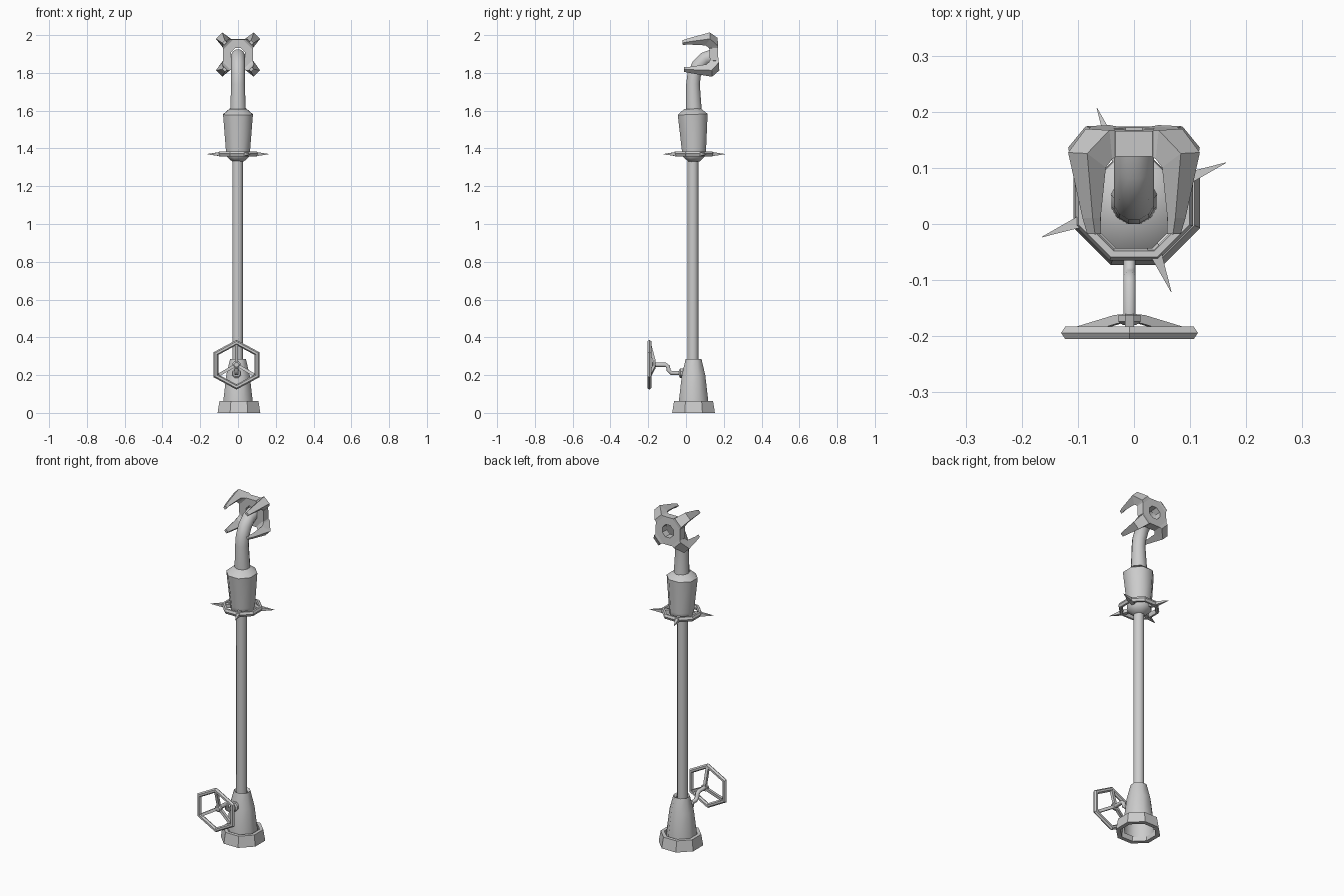
import bpy, bmesh
from math import sin, cos, pi, radians
from mathutils import Matrix, Vector

if "Cube" in bpy.data.objects:
    bpy.data.objects.remove(bpy.data.objects["Cube"])

grey = bpy.data.materials.new("plain grey")
grey.use_nodes = True
COLOUR = (0.6, 0.6, 0.6, 1)
grey.diffuse_color = COLOUR
grey.node_tree.nodes["Principled BSDF"].inputs["Base Color"].default_value = COLOUR


def loft(name, rings, closed=False, caps=True, smooth=False, matrix=None):
    """Skin a list of equal-sized point rings."""
    bm = bmesh.new()
    vs = [[bm.verts.new(p) for p in ring] for ring in rings]
    n = len(vs[0])
    pairs = list(zip(vs, vs[1:])) + ([(vs[-1], vs[0])] if closed else [])
    for a, b in pairs:
        for i in range(n):
            j = (i + 1) % n
            bm.faces.new((a[i], a[j], b[j], b[i]))
    if caps and not closed:
        bm.faces.new(vs[0])
        bm.faces.new(vs[-1])
    if matrix:
        bm.transform(matrix)
    bmesh.ops.recalc_face_normals(bm, faces=bm.faces)
    mesh = bpy.data.meshes.new(name)
    bm.to_mesh(mesh)
    bm.free()
    mesh.materials.append(grey)
    ob = bpy.data.objects.new(name, mesh)
    bpy.context.collection.objects.link(ob)
    if smooth:
        bpy.ops.object.select_all(action="DESELECT")
        ob.select_set(True)
        bpy.context.view_layer.objects.active = ob
        bpy.ops.object.shade_smooth_by_angle(angle=radians(50))
    return ob


def lathe(name, profile, sides=8, **kw):
    """Turn (apothem, height) points around z, flats facing the axes."""
    rings = []
    for r, z in profile:
        r /= cos(pi / sides)
        angles = [(2 * k + 1) * pi / sides for k in range(sides)]
        rings.append([(r * cos(a), r * sin(a), z) for a in angles])
    return loft(name, rings, **kw)


def sweep(name, path, radii, sides=8, smooth=True, caps=True):
    """Round tube along a path."""
    pts = [Vector(p) for p in path]
    rings = []
    for i, p in enumerate(pts):
        d = (pts[min(i + 1, len(pts) - 1)] - pts[max(i - 1, 0)]).normalized()
        u = Vector((1, 0, 0)) if abs(d.x) < 0.7 else Vector((0, 1, 0))
        u = (u - d * u.dot(d)).normalized()
        v = d.cross(u)
        r = radii[i] / cos(pi / sides)
        rings.append([p + r * (u * cos(a) + v * sin(a))
                      for a in [(2 * k + 1) * pi / sides for k in range(sides)]])
    return loft(name, rings, smooth=smooth, caps=caps)


axis = Matrix.Translation((0, 0.04, 0))

# Foot ring, tapered housing and long pole
lathe("foot_ring", [(0.113, 0), (0.103, 0.064), (0.084, 0.064), (0.09, 0)],
      closed=True, matrix=Matrix.Translation((0.005, 0.04, 0)))
lathe("base_housing", [(0.078, 0.02), (0.077, 0.07), (0.062, 0.2), (0.042, 0.285), (0.028, 0.275)],
      caps=False, smooth=True, matrix=axis)
lathe("pole", [(0.028, 0.2), (0.028, 1.36)], smooth=True,
      matrix=Matrix.Translation((-0.002, 0.037, 0)))

# Sleeve with its tapered cup, slightly tilted
tilt = (axis @ Matrix.Translation((0, 0, 1.45)) @ Matrix.Rotation(radians(2), 4, "X")
        @ Matrix.Translation((0, 0, -1.45)))
lathe("sleeve", [(0.03, 1.33), (0.062, 1.36), (0.064, 1.39), (0.079, 1.58), (0.045, 1.61)],
      smooth=True, matrix=tilt)

# Spiked collar
lathe("spike_collar", [(0.105, 1.372), (0.099, 1.385), (0.088, 1.385),
                       (0.084, 1.372), (0.088, 1.358), (0.099, 1.358)],
      closed=True, matrix=axis)
for k in range(4):
    a = radians(22 + 90 * k)
    at = [(r * cos(a), 0.043 + r * sin(a), 1.37) for r in (0.055, 0.1, 0.177)]
    sweep("collar_spike", at, [0.009, 0.011, 0.0005], sides=4, smooth=False)

# Bent neck pipe
sweep("neck_pipe",
      [(0, 0.042, 1.59), (0, 0.037, 1.74), (0, 0.043, 1.79), (0, 0.065, 1.84),
       (0, 0.1, 1.875), (0, 0.145, 1.89)],
      [0.042, 0.036, 0.036, 0.036, 0.036, 0.036], sides=12, caps=False)

# Claw: octagonal hub ring with four tapering hooked arms
claw = Matrix.Translation((0, 0, 1.89)) @ Matrix.Rotation(radians(3), 4, "X")
face_front = Matrix.Rotation(radians(90), 4, "X")
lathe("claw_hub", [(0.08, -0.17), (0.08, -0.125), (0.036, -0.125), (0.036, -0.17)],
      closed=True, matrix=claw @ face_front)
# Each section: outer radius, outer y, inner radius, inner y, half width
sections = [(0.075, 0.17, 0.075, 0.125, 0.033), (0.092, 0.172, 0.085, 0.12, 0.03),
            (0.142, 0.132, 0.095, 0.105, 0.024), (0.117, 0.015, 0.097, 0.015, 0.013),
            (0.108, -0.014, 0.093, -0.014, 0.01)]
for k in range(4):
    turn = Matrix.Rotation(radians(45 + 90 * k), 4, "Y")
    rings = [[(ro, yo, -w), (ro, yo, w), (ri, yi, w), (ri, yi, -w)]
             for ro, yo, ri, yi, w in sections]
    loft("claw_arm", rings, matrix=claw @ turn)

# Hexagonal hand wheel with three spokes
CX, CZ = -0.008, 0.255
wheel = (Matrix.Translation((CX, -0.194, CZ)) @ Matrix.Diagonal((1.07, 1, 1, 1)) @ face_front)
lathe("wheel_rim", [(0.114, 0), (0.107, 0.011), (0.096, 0.011),
                    (0.09, 0), (0.096, -0.011), (0.107, -0.011)],
      sides=6, closed=True, matrix=wheel)
for k in range(3):
    a = radians(90 + 120 * k)
    sweep("wheel_spoke", [(CX + r * cos(a), y, CZ + r * sin(a))
                          for r, y in ((0.0, -0.168), (0.025, -0.17), (0.108, -0.192))],
          [0.008, 0.008, 0.008], sides=4, smooth=False)
lathe("wheel_hub", [(0.02, 0.162), (0.02, 0.174), (0.012, 0.18)],
      matrix=Matrix.Translation((CX, 0, CZ)) @ face_front)

# Cranked shaft and its mounting flange
sweep("wheel_shaft",
      [(CX, -0.168, CZ), (CX, -0.108, CZ), (CX, -0.095, 0.245), (CX, -0.092, 0.225),
       (CX, -0.078, 0.212), (CX, -0.01, 0.21)], [0.011] * 6)
lathe("shaft_flange", [(0.025, 0.005), (0.025, 0.03), (0.018, 0.036)],
      matrix=Matrix.Translation((CX, 0, 0.21)) @ face_front)
